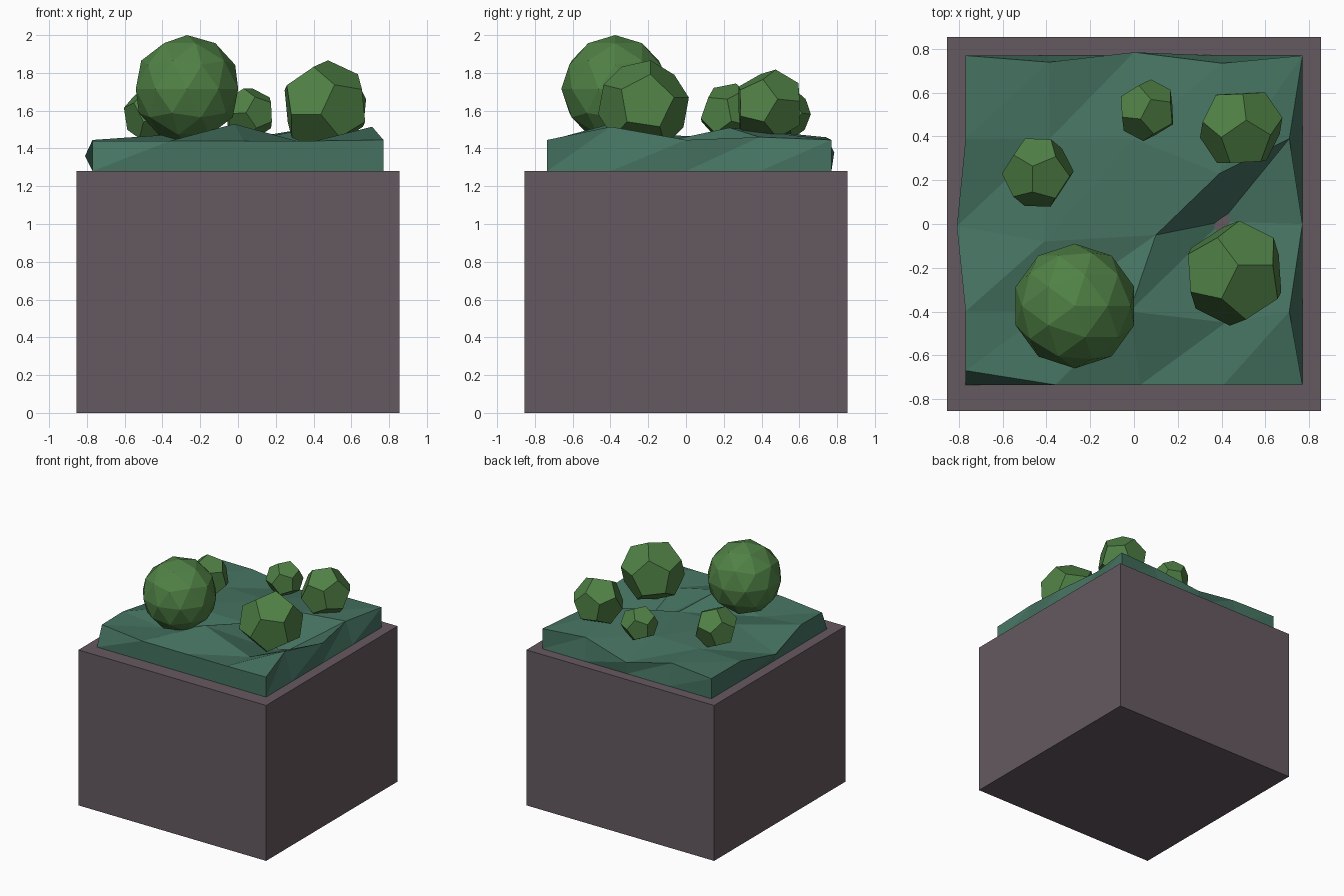
import bpy, bmesh, math
from mathutils import Matrix, Euler

if "Cube" in bpy.data.objects:
    bpy.data.objects.remove(bpy.data.objects["Cube"])


def material(name, rgb):
    m = bpy.data.materials.new(name)
    m.diffuse_color = (*rgb, 1)
    m.use_nodes = True
    m.node_tree.nodes["Principled BSDF"].inputs["Base Color"].default_value = m.diffuse_color
    return m


def finish(bm, name, mat):
    bmesh.ops.recalc_face_normals(bm, faces=bm.faces)
    me = bpy.data.meshes.new(name)
    bm.to_mesh(me)
    bm.free()
    me.materials.append(mat)
    ob = bpy.data.objects.new(name, me)
    bpy.context.collection.objects.link(ob)
    return ob


soil = material("soil", (0.13, 0.10, 0.115))
grass = material("grass", (0.06, 0.17, 0.12))
leaf = material("leaf", (0.08, 0.22, 0.06))

# Soil block
bm = bmesh.new()
bmesh.ops.create_cube(bm, size=1)
bmesh.ops.transform(bm, verts=bm.verts,
                    matrix=Matrix.Translation((0, 0, 0.64)) @ Matrix.Diagonal((1.71, 1.71, 1.28, 1)))
finish(bm, "soil_block", soil)

# Grass layer: uneven 5 x 5 top over a flat underside
xs = (-0.77, -0.385, 0, 0.385, 0.77)
ys = (-0.735, -0.4, 0, 0.39, 0.77)
moved = {
    (0, 0): (-0.77, -0.67, 1.44), (1, 0): (-0.36, -0.735, 1.44),
    (2, 0): (0.03, -0.735, 1.44), (3, 0): (0.41, -0.735, 1.44),
    (1, 1): (-0.40, -0.40, 1.41), (2, 1): (-0.02, -0.40, 1.53),
    (3, 1): (0.42, -0.45, 1.41), (4, 1): (0.71, -0.40, 1.515),
    (0, 2): (-0.81, -0.01, 1.36), (1, 2): (-0.41, -0.08, 1.47),
    (2, 2): (0.10, -0.05, 1.45), (3, 2): (0.40, 0.01, 1.26),
    (3, 3): (0.39, 0.23, 1.51), (4, 3): (0.71, 0.39, 1.46),
    (1, 4): (-0.39, 0.74, 1.46), (2, 4): (0, 0.785, 1.38),
    (3, 4): (0.40, 0.735, 1.46),
}
bm = bmesh.new()
top, low = {}, {}
for i, x in enumerate(xs):
    for j, y in enumerate(ys):
        top[i, j] = bm.verts.new(moved.get((i, j), (x, y, 1.445)))
        if i in (0, 4) or j in (0, 4):
            low[i, j] = bm.verts.new((x, y, 1.28))
for i in range(4):
    for j in range(4):
        a, b, c, d = top[i, j], top[i + 1, j], top[i + 1, j + 1], top[i, j + 1]
        bm.faces.new((a, b, c))
        bm.faces.new((a, c, d))
ring = ([(i, 0) for i in range(4)] + [(4, j) for j in range(4)]
        + [(i, 4) for i in range(4, 0, -1)] + [(0, j) for j in range(4, 0, -1)])
for p, q in zip(ring, ring[1:] + ring[:1]):
    bm.faces.new((low[p], low[q], top[q]))
    bm.faces.new((low[p], top[q], top[p]))
bm.faces.new([low[p] for p in ring])
finish(bm, "grass_layer", grass)

# Large bush
bm = bmesh.new()
bmesh.ops.create_icosphere(bm, subdivisions=2, radius=0.285,
                           matrix=Matrix.Translation((-0.27, -0.375, 1.715)))
finish(bm, "large_bush", leaf)


# Smaller bushes: twelve-sided solids from the face centres of an icosahedron
def small_bush(name, loc, r, rot):
    ico = bmesh.new()
    bmesh.ops.create_icosphere(ico, subdivisions=1, radius=1)
    bm = bmesh.new()
    for f in ico.faces:
        bm.verts.new(f.calc_center_median().normalized() * r)
    ico.free()
    bmesh.ops.convex_hull(bm, input=bm.verts)
    bmesh.ops.dissolve_limit(bm, angle_limit=math.radians(3), verts=bm.verts, edges=bm.edges)
    ob = finish(bm, name, leaf)
    ob.location = loc
    ob.rotation_euler = Euler(rot)


small_bush("front_right_bush", (0.46, -0.225, 1.625), 0.245, (0.5, 0.3, 0.3))
small_bush("back_right_bush", (0.49, 0.44, 1.625), 0.197, (0.4, -0.3, 0.9))
small_bush("back_bush", (0.06, 0.52, 1.585), 0.142, (0.3, 0.4, 0.2))
small_bush("left_bush", (-0.44, 0.235, 1.58), 0.168, (0.4, 0.2, 0.7))
